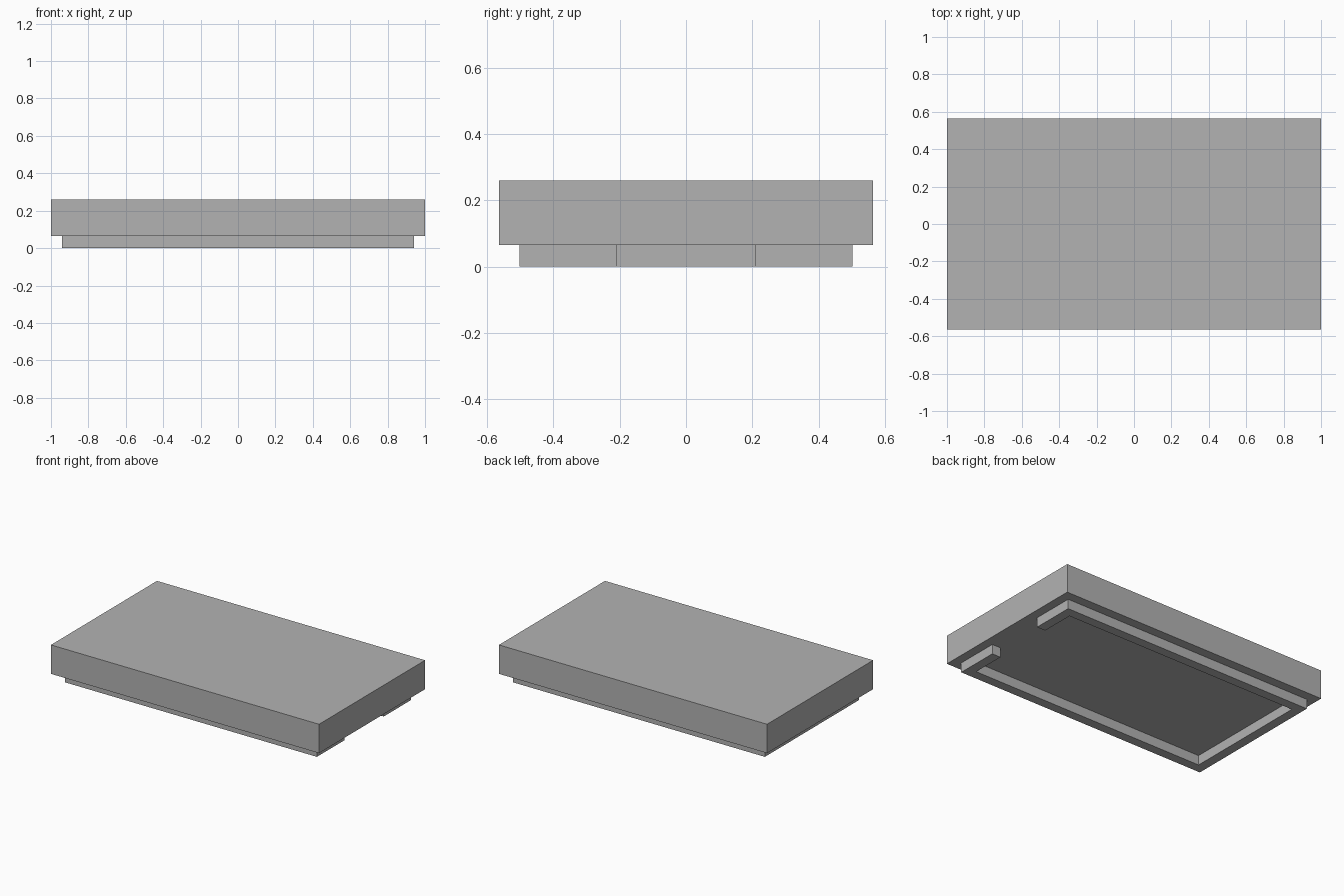
import bpy
import bmesh

if "Cube" in bpy.data.objects:
    bpy.data.objects.remove(bpy.data.objects["Cube"], do_unlink=True)

GREY = (0.45, 0.45, 0.45, 1.0)
mat = bpy.data.materials.new("plain grey")
mat.use_nodes = True
mat.diffuse_color = GREY
mat.node_tree.nodes["Principled BSDF"].inputs["Base Color"].default_value = GREY


def extrude_outline(name, outline, z0, z1):
    """Flat-sided solid raised from a closed outline."""
    bm = bmesh.new()
    face = bm.faces.new([bm.verts.new((x, y, z0)) for x, y in outline])
    raised = bmesh.ops.extrude_face_region(bm, geom=[face])["geom"]
    top = [v for v in raised if isinstance(v, bmesh.types.BMVert)]
    bmesh.ops.translate(bm, verts=top, vec=(0, 0, z1 - z0))
    bmesh.ops.recalc_face_normals(bm, faces=bm.faces)
    mesh = bpy.data.meshes.new(name)
    bm.to_mesh(mesh)
    bm.free()
    mesh.materials.append(mat)
    obj = bpy.data.objects.new(name, mesh)
    bpy.context.collection.objects.link(obj)
    return obj


STEP = 0.065          # height of the rim under the slab
TOP = 0.26
HALF_X, HALF_Y = 1.0, 0.565
RIM_X, RIM_Y = 0.94, 0.502
WALL = 0.064
GAP = 0.21            # half width of the opening in the rim

# Solid slab
extrude_outline("slab", [(-HALF_X, -HALF_Y), (HALF_X, -HALF_Y),
                         (HALF_X, HALF_Y), (-HALF_X, HALF_Y)], STEP, TOP)

# Rim below, a C shape open in the middle of one short side
in_x, in_y = RIM_X - WALL, RIM_Y - WALL
half = [(RIM_X, GAP), (RIM_X, RIM_Y), (-RIM_X, RIM_Y)]
inner = [(-in_x, in_y), (in_x, in_y), (in_x, GAP)]


def mirrored(points):
    return [(x, -y) for x, y in reversed(points)]


extrude_outline("bottom_rim", half + mirrored(half) + mirrored(inner) + inner, 0, STEP)
